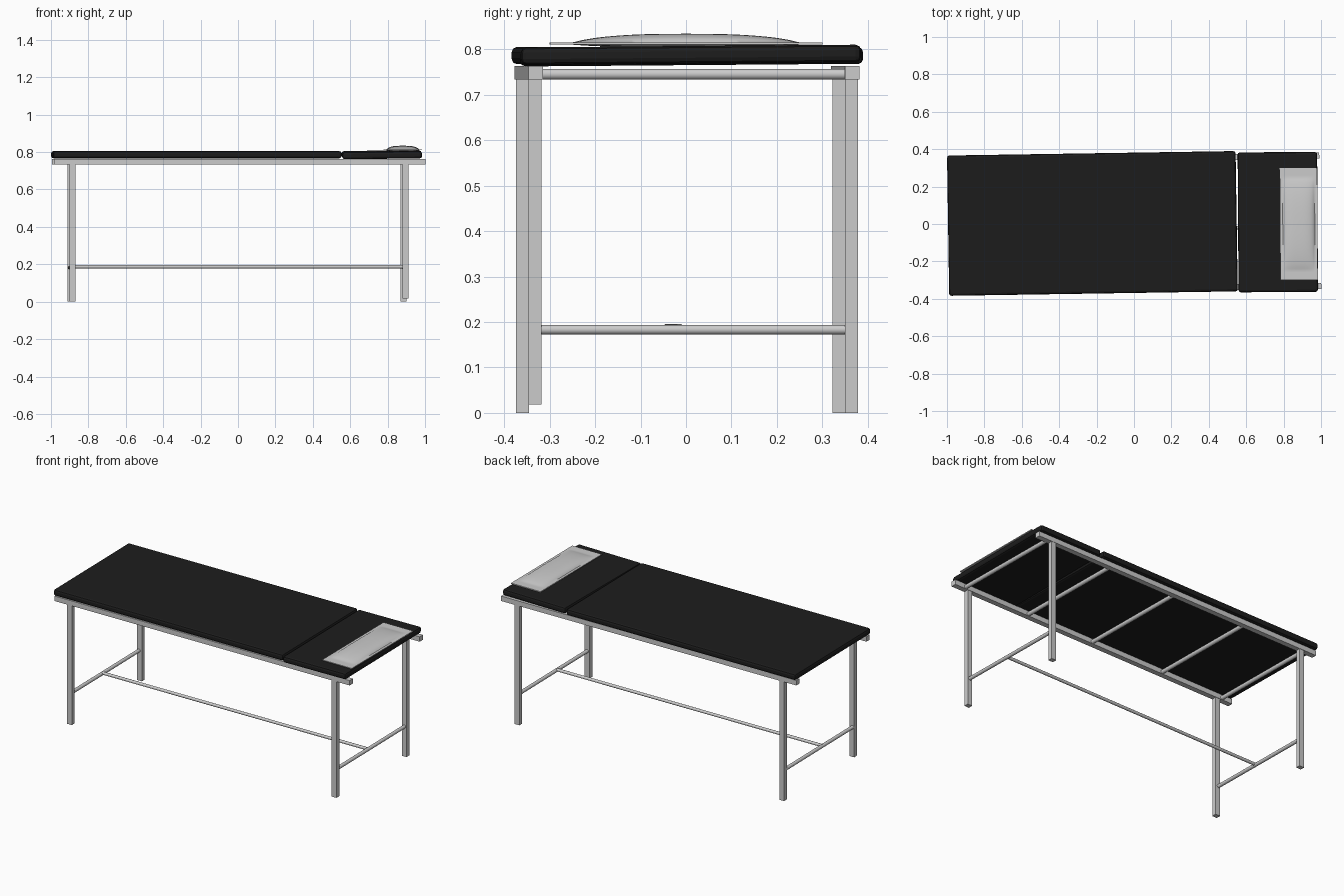
import bpy, bmesh, math
from mathutils import Matrix, Vector

if "Cube" in bpy.data.objects:
    bpy.data.objects.remove(bpy.data.objects["Cube"])

YAW = 0.0155          # the whole couch stands slightly askew
OFF_Y = 0.002


def material(name, rgb):
    m = bpy.data.materials.new(name)
    m.diffuse_color = (*rgb, 1)
    m.use_nodes = True
    m.node_tree.nodes["Principled BSDF"].inputs["Base Color"].default_value = m.diffuse_color
    return m


black = material("black_vinyl", (0.012, 0.012, 0.012))
white = material("pillow_cloth", (0.75, 0.74, 0.75))


def finish(name, bm, mat=None, loc=(0, OFF_Y, 0), rot=(0, 0, YAW), smooth=False):
    bmesh.ops.recalc_face_normals(bm, faces=bm.faces)
    me = bpy.data.meshes.new(name)
    bm.to_mesh(me)
    bm.free()
    ob = bpy.data.objects.new(name, me)
    bpy.context.collection.objects.link(ob)
    ob.location, ob.rotation_euler = loc, rot
    if mat:
        me.materials.append(mat)
    if smooth:
        bpy.ops.object.select_all(action='DESELECT')
        ob.select_set(True)
        bpy.context.view_layer.objects.active = ob
        bpy.ops.object.shade_smooth_by_angle(angle=math.radians(40))
    return ob


def box(name, lo, hi):
    lo, hi = Vector(lo), Vector(hi)
    bm = bmesh.new()
    bmesh.ops.create_cube(bm, size=1, matrix=Matrix.Translation((lo + hi) / 2) @ Matrix.Diagonal((*(hi - lo), 1)))
    return finish(name, bm)


def tube(name, a, b, r):
    a, b = Vector(a), Vector(b)
    d = b - a
    bm = bmesh.new()
    mat = Matrix.Translation((a + b) / 2) @ d.to_track_quat('Z', 'Y').to_matrix().to_4x4()
    bmesh.ops.create_cone(bm, cap_ends=True, segments=20, radius1=r, radius2=r, depth=d.length, matrix=mat)
    return finish(name, bm, smooth=True)


def pad(name, size, loc, rot):
    bm = bmesh.new()
    bmesh.ops.create_cube(bm, size=1, matrix=Matrix.Diagonal((*size, 1)))
    ob = finish(name, bm, black, loc, rot)
    bev = ob.modifiers.new("soft_edge", 'BEVEL')
    bev.width, bev.segments = 0.012, 2
    return ob


# side rails and legs
for sy, side in ((-1, "front"), (1, "back")):
    y = sy * 0.348
    box(side + "_rail", (-0.99, y - 0.016, 0.733), (0.996, y + 0.016, 0.763))
    for sx, end in ((-1, "left"), (1, "right")):
        x = sx * 0.89
        foot = 0.018 if (sx, sy) == (1, -1) else 0.0
        box(f"{side}_{end}_leg", (x - 0.016, y - 0.014, foot), (x + 0.016, y + 0.014, 0.735))

# round cross bars under the pads
for i, x in enumerate((-0.92, -0.49, 0.01, 0.47, 0.92)):
    tube(f"top_cross_bar_{i}", (x, -0.34, 0.745), (x, 0.34, 0.745), 0.012)

# lower stretcher
for x, end in ((-0.895, "left"), (0.89, "right")):
    tube(end + "_low_bar", (x, -0.335, 0.183), (x, 0.335, 0.183), 0.0105)
tube("long_stretcher", (-0.895, -0.03, 0.187), (0.885, -0.03, 0.187), 0.009)

# cushions
pad("main_pad", (1.543, 0.75, 0.038), (-0.2225, 0.003, 0.786), (0, 0, YAW))
pad("head_pad", (0.425, 0.748, 0.038), (0.769, 0.01, 0.786), (0.008, -0.01, 0.006))

# pillow: flat flange with a rounded raised centre
HX, HY = 0.1, 0.3
NX, NY = 28, 60


def bulge(x, y):
    u, v = abs(x) / 0.084, abs(y) / 0.245
    if u >= 1 or v >= 1:
        return 0.0
    return (1 - u ** 3) ** 0.6 * (1 - v ** 2.6) ** 0.75


bm = bmesh.new()
grids = []
for base, height in ((0.003, 0.019), (-0.002, -0.006)):
    grids.append([[bm.verts.new((x, y, base + height * bulge(x, y)))
                   for y in (HY * (2 * j / NY - 1) for j in range(NY + 1))]
                  for x in (HX * (2 * i / NX - 1) for i in range(NX + 1))])
for g in grids:
    for i in range(NX):
        for j in range(NY):
            bm.faces.new((g[i][j], g[i + 1][j], g[i + 1][j + 1], g[i][j + 1]))
top, bot = grids


def rim(g):
    return ([g[i][0] for i in range(NX)] + [g[NX][j] for j in range(NY)]
            + [g[i][NY] for i in range(NX, 0, -1)] + [g[0][j] for j in range(NY, 0, -1)])


rt, rb = rim(top), rim(bot)
for k in range(len(rt)):
    n = (k + 1) % len(rt)
    bm.faces.new((rt[k], rb[k], rb[n], rt[n]))
finish("pillow", bm, white, (0.881, 0.0, 0.812), (0, 0, 0.006), smooth=True)
